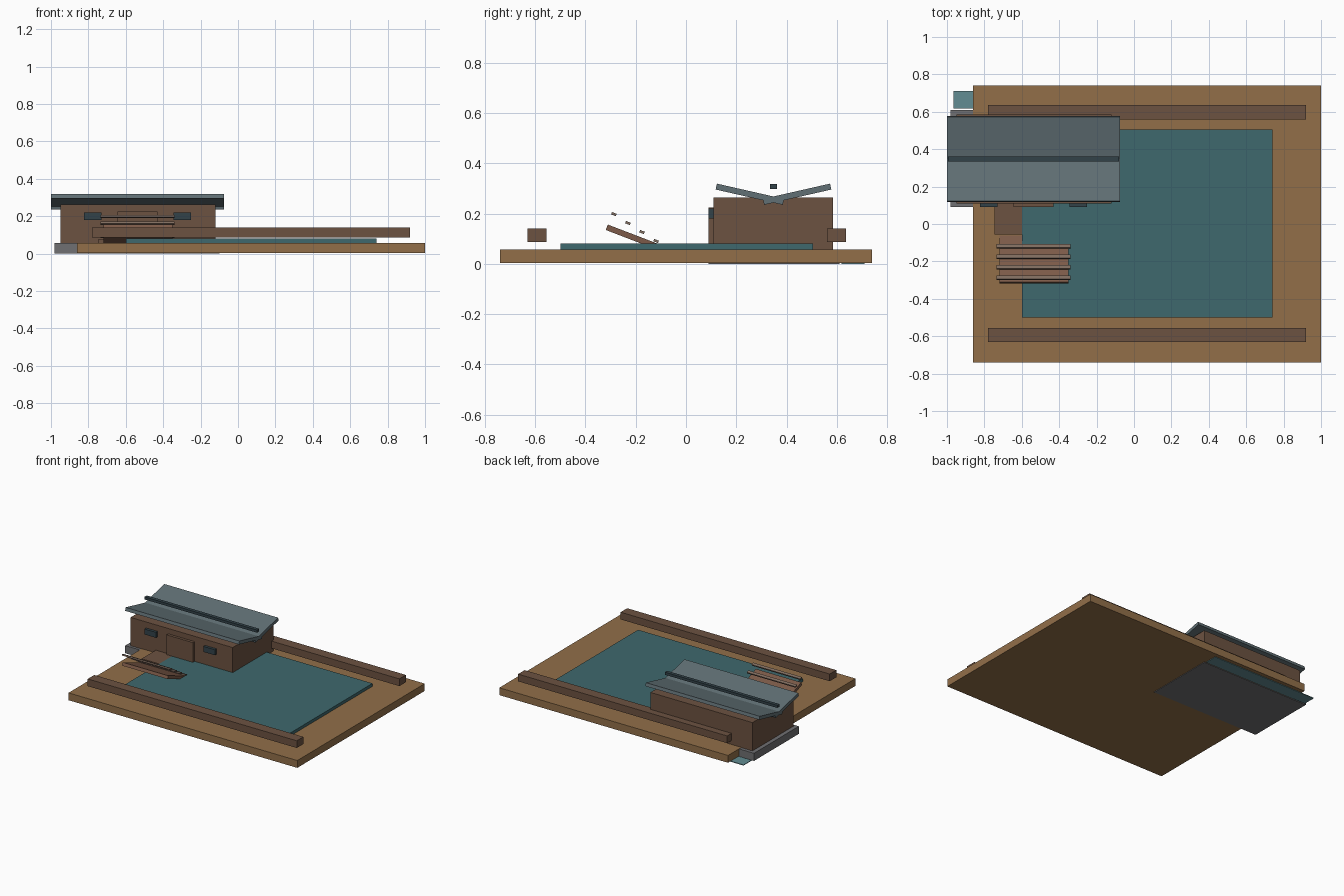
import bpy
from math import radians

cube = bpy.data.objects.get("Cube")
if cube:
    bpy.data.objects.remove(cube, do_unlink=True)


def material(name, rgb):
    """Flat material from 0-255 display values, stored as linear."""
    linear = [((c / 255 + 0.055) / 1.055) ** 2.4 for c in rgb]
    mat = bpy.data.materials.new(name)
    mat.use_nodes = True
    mat.diffuse_color = (*linear, 1)
    mat.node_tree.nodes["Principled BSDF"].inputs["Base Color"].default_value = (*linear, 1)
    return mat


earth = material("earth", (146, 111, 73))
water = material("water_teal", (62, 104, 109))
shallow = material("shallow_water", (98, 140, 146))
wood = material("brown_wood", (108, 82, 65))
deck_wood = material("deck_wood", (124, 90, 72))
rail_wood = material("pale_wood", (128, 108, 95))
slate = material("roof_slate", (97, 112, 117))
dark = material("dark_slate", (50, 66, 73))
stone = material("grey_stone", (112, 112, 114))


def box(name, x, y, z, mat, tilt=0):
    """Box from its (min, max) ranges, tilted about x in degrees."""
    spans = (x, y, z)
    bpy.ops.mesh.primitive_cube_add(size=1, location=[(a + b) / 2 for a, b in spans])
    ob = bpy.context.object
    ob.name = name
    ob.scale = [b - a for a, b in spans]
    ob.rotation_euler.x = radians(tilt)
    ob.data.materials.append(mat)
    return ob


# Ground and water
box("ground", (-0.86, 1.0), (-0.74, 0.74), (0.004, 0.058), earth)
box("pond", (-0.6, 0.74), (-0.5, 0.505), (0.05, 0.08), water)
box("water_channel", (-0.965, -0.11), (0.618, 0.71), (0, 0.005), shallow)

# Long beams along front and back
for name, y in (("front_beam", -0.593), ("back_beam", 0.598)):
    box(name, (-0.78, 0.92), (y - 0.038, y + 0.038), (0.087, 0.14), wood)

# House
box("foundation", (-0.98, -0.1), (0.09, 0.61), (0, 0.056), stone)
box("house_walls", (-0.95, -0.12), (0.11, 0.585), (0.05, 0.264), wood)
box("door", (-0.645, -0.43), (0.09, 0.115), (0.08, 0.225), wood)
for side, x in (("right", -0.777), ("left", -0.298)):
    box(side + "_window", (x - 0.047, x + 0.047), (0.09, 0.115), (0.18, 0.22), dark)

# Butterfly roof: two crossing slabs and a raised bar
MID = 0.348
for name, side in (("front_roof", -1), ("back_roof", 1)):
    y = MID + side * 0.094
    box(name, (-1.0, -0.075), (y - 0.137, y + 0.137), (0.265, 0.289), slate, side * 12.8)
box("roof_bar", (-0.995, -0.08), (MID - 0.013, MID + 0.013), (0.298, 0.317), dark)

# Porch and sloping ramp with rungs
box("porch", (-0.745, -0.325), (-0.055, 0.11), (0.04, 0.078), wood)
box("ramp", (-0.72, -0.35), (-0.324, -0.056), (0.086, 0.109), deck_wood, -21)
for i in range(4):
    y, z = -0.287 + i * 0.056, 0.198 - i * 0.0357
    box(f"ramp_rung_{i + 1}", (-0.735, -0.34), (y - 0.01, y + 0.01),
        (z - 0.005, z + 0.005), rail_wood, -21)
